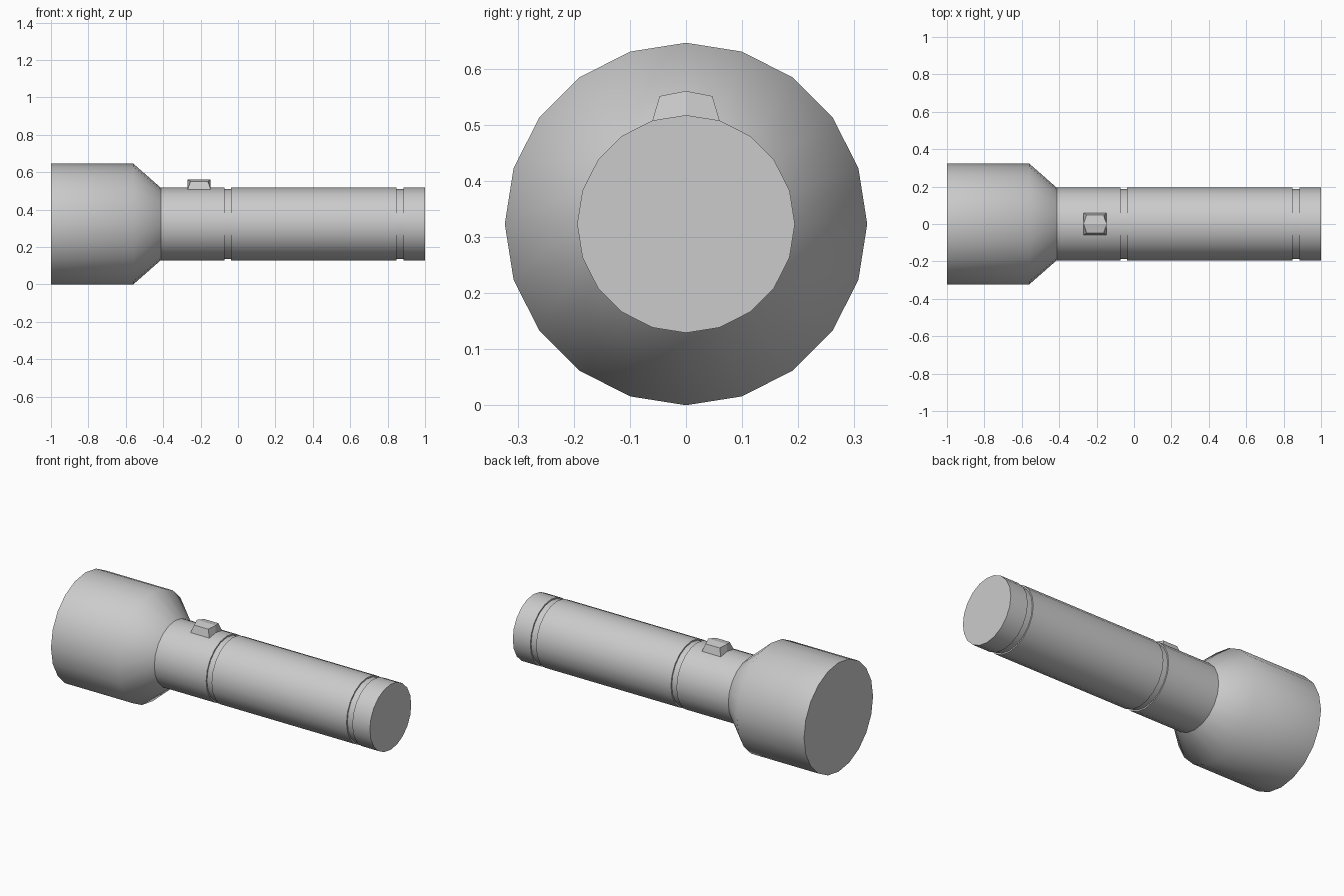
import bpy, bmesh
from math import sin, cos, tau

if "Cube" in bpy.data.objects:
    bpy.data.objects.remove(bpy.data.objects["Cube"])

SIDES = 20
AXIS_Z = 0.323


def finish(name, bm):
    bmesh.ops.recalc_face_normals(bm, faces=bm.faces)
    mesh = bpy.data.meshes.new(name)
    bm.to_mesh(mesh)
    bm.free()
    obj = bpy.data.objects.new(name, mesh)
    bpy.context.collection.objects.link(obj)
    return obj


def lathe_x(name, profile):
    """Capped solid around the long axis; profile rows are (x, radius, sharp ring)."""
    bm = bmesh.new()
    rings = []
    for x, r, _ in profile:
        rings.append([bm.verts.new((x, r * sin(tau * i / SIDES),
                                    AXIS_Z + r * cos(tau * i / SIDES)))
                      for i in range(SIDES)])
    for a, b in zip(rings, rings[1:]):
        for i in range(SIDES):
            j = (i + 1) % SIDES
            bm.faces.new((a[i], a[j], b[j], b[i])).smooth = True
    bm.faces.new(rings[0])
    bm.faces.new(rings[-1])
    for ring, (_, _, sharp) in zip(rings, profile):
        for i in range(SIDES):
            bm.edges.get((ring[i], ring[(i + 1) % SIDES])).smooth = not sharp
    return finish(name, bm)


# Lamp head, flared neck and barrel with two shallow grooves
R, G = 0.194, 0.186
profile = [(-1.0, 0.323, True), (-0.56, 0.323, False), (-0.413, R, True)]
for start, end in ((-0.073, -0.037), (0.847, 0.885)):
    profile += [(start, R, True), (start, G, True), (end, G, True), (end, R, True)]
profile.append((1.0, R, True))
lathe_x("flashlight_body", profile)

# Slide switch: six-sided base following the barrel, tapered faceted top
bm = bmesh.new()
cx, hx = -0.208, 0.062


def switch_ring(corner_x, corner_y, corner_z, mid_z):
    outline = [(-corner_x, -corner_y, corner_z), (corner_x, -corner_y, corner_z),
               (hx, 0, mid_z), (corner_x, corner_y, corner_z),
               (-corner_x, corner_y, corner_z), (-hx, 0, mid_z)]
    return [bm.verts.new((cx + x, y, z)) for x, y, z in outline]


base = switch_ring(hx, 0.06, 0.507, 0.516)
top = switch_ring(0.046, 0.047, 0.551, 0.56)
for i in range(6):
    j = (i + 1) % 6
    bm.faces.new((base[i], base[j], top[j], top[i]))
for ring in (base, top):
    bm.faces.new((ring[0], ring[1], ring[2], ring[5]))
    bm.faces.new((ring[5], ring[2], ring[3], ring[4]))
finish("switch", bm)
